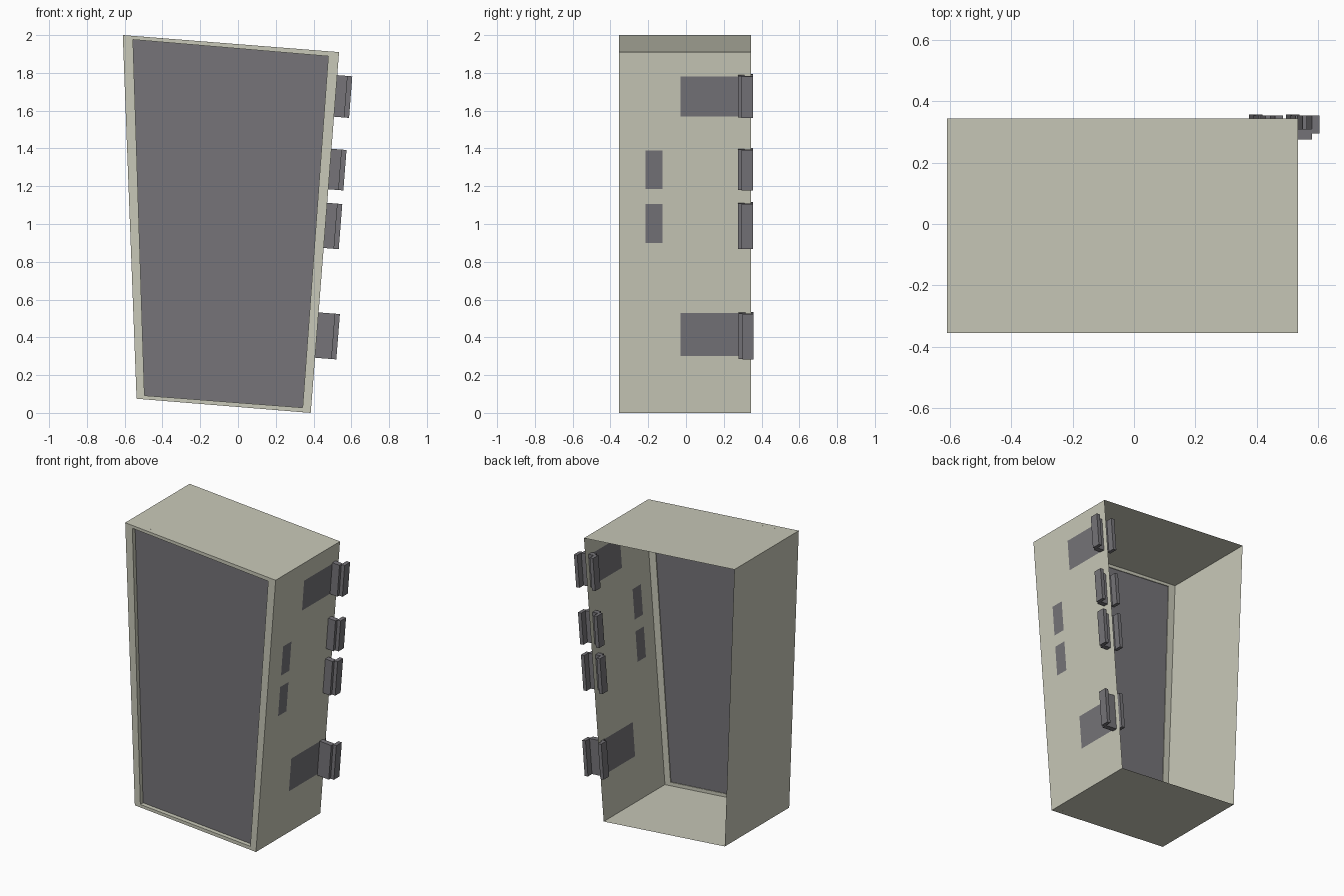
import bpy, bmesh
from mathutils import Vector

if "Cube" in bpy.data.objects:
    bpy.data.objects.remove(bpy.data.objects["Cube"])


def material(name, rgb):
    m = bpy.data.materials.new(name)
    m.diffuse_color = (*rgb, 1)
    m.use_nodes = True
    m.node_tree.nodes["Principled BSDF"].inputs["Base Color"].default_value = m.diffuse_color
    return m


BEIGE = material("warm_beige", (0.58, 0.58, 0.48))
GREY = material("dark_grey", (0.18, 0.175, 0.19))

FRONT, BACK = -0.355, 0.345
# skewed outline and opening in (x, z): bottom left, bottom right, top right, top left
OUTER = [(-0.537, 0.075), (0.385, 0.0), (0.535, 1.91), (-0.61, 2.0)]
INNER = [(-0.495, 0.092), (0.342, 0.028), (0.478, 1.888), (-0.556, 1.976)]


def add_object(name, bm, mats, recalc=False):
    if recalc:
        bmesh.ops.recalc_face_normals(bm, faces=bm.faces[:])
    me = bpy.data.meshes.new(name)
    bm.to_mesh(me)
    bm.free()
    for m in mats:
        me.materials.append(m)
    ob = bpy.data.objects.new(name, me)
    bpy.context.collection.objects.link(ob)
    return ob


def ring(bm, outline, y):
    return [bm.verts.new((x, y, z)) for x, z in outline]


def wall_x(z):
    """x of the leaning right wall at height z"""
    (x0, z0), (x1, z1) = OUTER[1], OUTER[2]
    return x0 + (x1 - x0) * (z - z0) / (z1 - z0)


# bottom, top and left walls: thin sheets, open at the back
bm = bmesh.new()
f, b = ring(bm, OUTER, FRONT), ring(bm, OUTER, BACK)
for i in (0, 2, 3):
    j = (i + 1) % 4
    bm.faces.new((f[i], b[i], b[j], f[j]))
add_object("shell_walls", bm, [BEIGE])

# right wall: grid sheet whose marked cells are dark plates
ys = [FRONT, -0.215, -0.125, -0.03, 0.285, BACK]
zs = [0, 0.30, 0.53, 0.90, 1.105, 1.185, 1.39, 1.57, 1.78, 1.91]
dark_cells = {(3, 1), (1, 3), (1, 5), (3, 7)}
bm = bmesh.new()
g = [[bm.verts.new((wall_x(z), y, z)) for z in zs] for y in ys]
for i in range(len(ys) - 1):
    for j in range(len(zs) - 1):
        face = bm.faces.new((g[i][j], g[i + 1][j], g[i + 1][j + 1], g[i][j + 1]))
        face.material_index = int((i, j) in dark_cells)
add_object("right_wall", bm, [BEIGE, GREY])

# front frame with depth around the opening
bm = bmesh.new()
loops = [ring(bm, OUTER, FRONT), ring(bm, INNER, FRONT), ring(bm, INNER, -0.32)]
loops.append(ring(bm, [(x * 0.998, z) for x, z in OUTER], -0.32))
for a, c in ((0, 1), (1, 2), (2, 3)):
    for i in range(4):
        j = (i + 1) % 4
        bm.faces.new((loops[a][i], loops[a][j], loops[c][j], loops[c][i]))
add_object("front_frame", bm, [BEIGE])

# recessed front panel
bm = bmesh.new()
bm.faces.new(ring(bm, INNER, -0.325))
add_object("front_panel", bm, [GREY])


# channel brackets straddling the back edge of the right wall
def bracket(name, z0, z1, shift=0.0, back=0.0):
    a, c, t = -0.065 + shift, 0.08 + shift, 0.025
    y0, y1, y2, y3 = (v + back for v in (0.275, 0.295, 0.31, 0.354))
    profile = [(a, y1), (a + t, y1), (a + t, y0), (c - t, y0), (c - t, y1), (c, y1),
               (c, y3), (c - t, y3), (c - t, y2), (a + t, y2), (a + t, y3), (a, y3)]
    along = Vector((wall_x(1) - wall_x(0), 0, 1)).normalized()
    out = Vector((along.z, 0, -along.x))
    bm = bmesh.new()
    ends = []
    for z in (z0, z1):
        base = Vector((wall_x(z), 0, z))
        ends.append([bm.verts.new(base + out * n + Vector((0, y, 0))) for n, y in profile])
    bm.faces.new(ends[0][::-1])
    bm.faces.new(ends[1])
    for i in range(len(profile)):
        j = (i + 1) % len(profile)
        bm.faces.new((ends[0][i], ends[0][j], ends[1][j], ends[1][i]))
    add_object(name, bm, [GREY], recalc=True)


bracket("top_bracket", 1.568, 1.788)
bracket("upper_middle_bracket", 1.184, 1.398)
bracket("lower_middle_bracket", 0.873, 1.112)
bracket("bottom_bracket", 0.292, 0.532, 0.033, 0.004)
